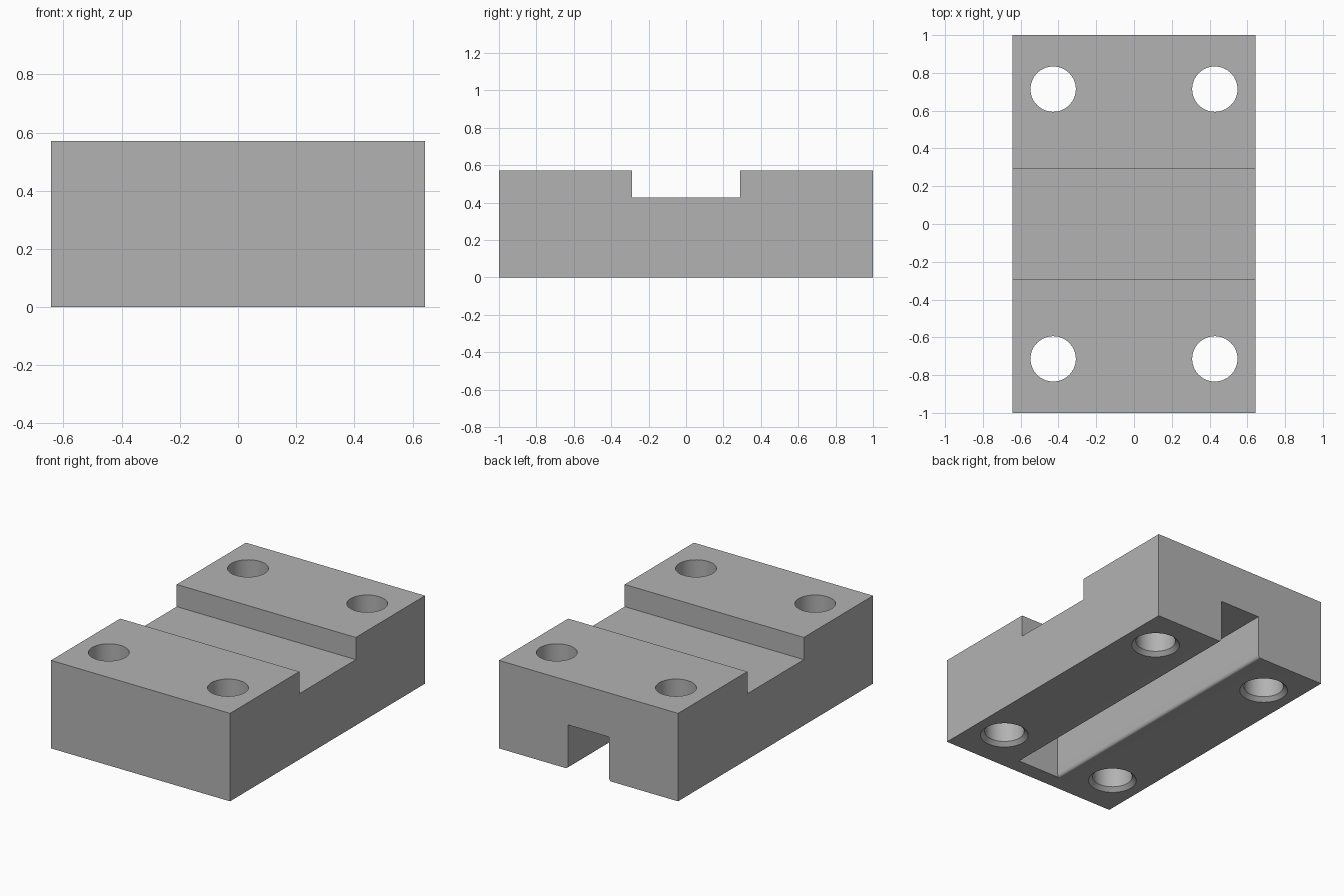
import bpy, bmesh, math
from mathutils import Vector

default = bpy.data.objects.get("Cube")
if default:
    bpy.data.objects.remove(default, do_unlink=True)

WIDTH, LENGTH, HEIGHT = 1.286, 2.0, 0.571
HOLE_R, CHAMFER = 0.12, 0.025
SLOT_HALF, SLOT_TOP, SLOT_END, ROUND = 0.147, 0.285, -0.896, 0.016

grey = bpy.data.materials.new("plain grey")
grey.use_nodes = True
colour = (0.45, 0.45, 0.45, 1)
grey.diffuse_color = colour
grey.node_tree.nodes["Principled BSDF"].inputs["Base Color"].default_value = colour


def make_object(name, bm):
    bmesh.ops.recalc_face_normals(bm, faces=bm.faces)
    mesh = bpy.data.meshes.new(name)
    bm.to_mesh(mesh)
    bm.free()
    mesh.materials.append(grey)
    obj = bpy.data.objects.new(name, mesh)
    bpy.context.collection.objects.link(obj)
    return obj


def prism(name, points, sweep):
    """Extrude a closed outline along a vector."""
    bm = bmesh.new()
    face = bm.faces.new([bm.verts.new(p) for p in points])
    ext = bmesh.ops.extrude_face_region(bm, geom=[face])
    moved = [v for v in ext["geom"] if isinstance(v, bmesh.types.BMVert)]
    bmesh.ops.translate(bm, verts=moved, vec=sweep)
    return make_object(name, bm)


def turned(name, profile, centre, sides=64):
    """Closed solid of revolution from (radius, height) pairs."""
    bm = bmesh.new()
    rings = []
    for r, z in profile:
        angles = [math.tau * i / sides for i in range(sides)]
        rings.append([bm.verts.new(Vector((r * math.cos(a), r * math.sin(a), z)) + centre)
                      for a in angles])
    for low, high in zip(rings, rings[1:]):
        for i in range(sides):
            j = (i + 1) % sides
            bm.faces.new((low[i], low[j], high[j], high[i]))
    bm.faces.new(rings[0])
    bm.faces.new(rings[-1])
    return make_object(name, bm)


# Block with a groove across its top
half = [(1, 0), (1, HEIGHT), (0.29, HEIGHT), (0.29, 0.427)]
outline = half + [(-y, z) for y, z in reversed(half)]
block = prism("mounting_block", [(-WIDTH / 2, y, z) for y, z in outline], (WIDTH, 0, 0))

# Underside slot, open at the back, with rounded lower edges
side = [(SLOT_HALF, SLOT_TOP)]
for i in range(7):
    a = math.radians(15 * i)
    side.append((SLOT_HALF + ROUND * (1 - math.cos(a)), ROUND * 1.5 * (1 - math.sin(a))))
side.append((SLOT_HALF + ROUND, -0.1))
slot = side + [(-x, z) for x, z in reversed(side)]
cutters = [prism("slot_cutter", [(x, SLOT_END, z) for x, z in slot], (0, 1.1 - SLOT_END, 0))]

# Four through holes, chamfered underneath
wide = HOLE_R + CHAMFER
bore = [(wide, -0.1), (wide, 0), (HOLE_R, CHAMFER), (HOLE_R, 0.7)]
for x in (-0.428, 0.428):
    for y in (-0.714, 0.714):
        cutters.append(turned("hole_cutter", bore, Vector((x, y, 0))))

# Cut everything out, then remove the cutters
bpy.context.view_layer.objects.active = block
block.select_set(True)
for cutter in cutters:
    cutter.hide_render = True
    mod = block.modifiers.new("cut", 'BOOLEAN')
    mod.operation = 'DIFFERENCE'
    mod.solver = 'EXACT'
    mod.object = cutter
    bpy.ops.object.modifier_apply(modifier=mod.name)
    bpy.data.objects.remove(cutter, do_unlink=True)

bpy.ops.object.select_all(action='DESELECT')
block.select_set(True)
bpy.ops.object.shade_smooth_by_angle(angle=math.radians(30))
